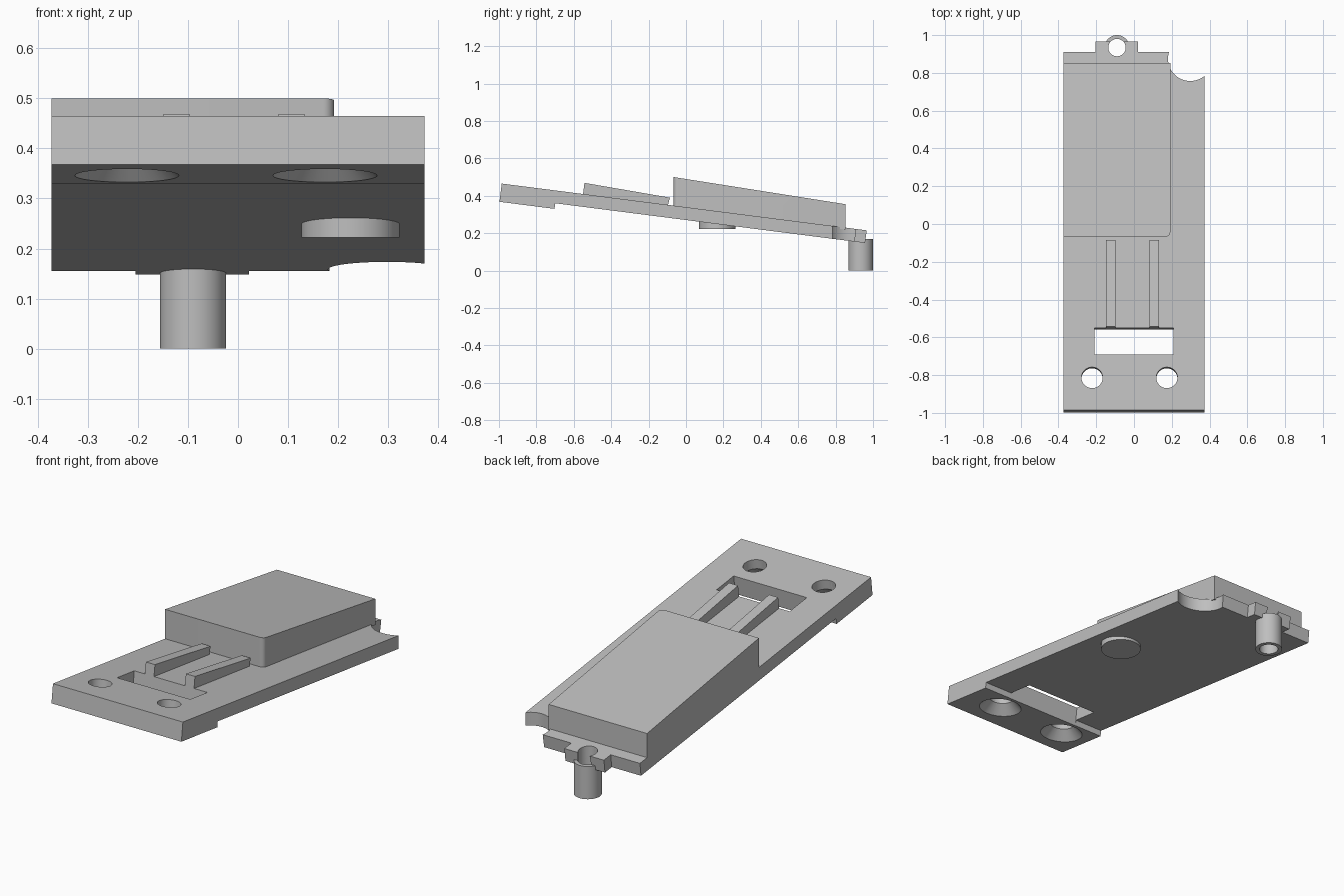
import bpy
import bmesh
from math import sin, cos, tan, pi, radians

cube = bpy.data.objects.get("Cube")
if cube:
    bpy.data.objects.remove(cube, do_unlink=True)

TILT = radians(7.3)

grey = bpy.data.materials.new("light_grey")
grey.use_nodes = True
GREY = (0.52, 0.52, 0.52, 1)
grey.diffuse_color = GREY
grey.node_tree.nodes["Principled BSDF"].inputs["Base Color"].default_value = GREY


def slope(s, n):
    """Point (y, z) at distance s along the sloping top face and n off it."""
    return (-0.985 + s * cos(TILT) + n * sin(TILT),
            0.465 - s * sin(TILT) + n * cos(TILT))


def top_z(y):
    return 0.465 - (y + 0.985) * tan(TILT)


def loft(name, lower, upper):
    """Closed solid between two matching outlines."""
    bm = bmesh.new()
    a = [bm.verts.new(p) for p in lower]
    b = [bm.verts.new(p) for p in upper]
    bm.faces.new(a)
    bm.faces.new(b)
    for i in range(len(a)):
        j = (i + 1) % len(a)
        bm.faces.new((a[i], a[j], b[j], b[i]))
    bmesh.ops.recalc_face_normals(bm, faces=bm.faces)
    mesh = bpy.data.meshes.new(name)
    bm.to_mesh(mesh)
    bm.free()
    ob = bpy.data.objects.new(name, mesh)
    bpy.context.collection.objects.link(ob)
    mesh.materials.append(grey)
    return ob


def prism(name, profile, x0, x1):
    """Side profile of (y, z) points stretched across x."""
    return loft(name, [(x0, y, z) for y, z in profile],
                [(x1, y, z) for y, z in profile])


def cone(name, x, y, z, r0, r1, depth):
    """Upright cylinder or cone, standing on z."""
    ring = [(cos(2 * pi * i / 64), sin(2 * pi * i / 64)) for i in range(64)]
    return loft(name, [(x + r0 * c, y + r0 * s, z) for c, s in ring],
                [(x + r1 * c, y + r1 * s, z + depth) for c, s in ring])


def boolean(ob, other, operation="DIFFERENCE"):
    mod = ob.modifiers.new(operation, "BOOLEAN")
    mod.operation = operation
    mod.solver = "EXACT"
    mod.object = other
    bpy.context.view_layer.objects.active = ob
    bpy.ops.object.modifier_apply(modifier=mod.name)
    bpy.data.objects.remove(other, do_unlink=True)


# Sloping plate with the thicker front end, and its back tab
STEP, THIN, THICK = 0.297, -0.068, -0.098
plate = prism("base_plate", [slope(0, 0), slope(0, THICK), slope(STEP, THICK),
                             slope(STEP, THIN), slope(1.911, THIN), slope(1.911, 0)],
              -0.373, 0.373)
tab = prism("tab", [slope(1.8, 0), slope(1.8, THIN), slope(1.967, THIN), slope(1.967, 0)],
            -0.205, 0.022)
boolean(plate, tab, "UNION")

# Window, corner notch and pin hole
boolean(plate, prism("window_cutter", [slope(s, n) for s, n in
        ((0.296, 0.1), (0.296, -0.2), (0.438, -0.2), (0.438, 0.1))], -0.21, 0.21))
boolean(plate, cone("notch_cutter", 0.298, 0.875, 0, 0.118, 0.118, 0.6))
PIN_X, PIN_Y = -0.09, 0.934
boolean(plate, cone("pin_hole_cutter", PIN_X, PIN_Y, -0.1, 0.046, 0.046, 0.6))

# Screw holes, countersunk from below and square to the plate
for x in (-0.222, 0.174):
    for r0, r1, z, depth in ((0.056, 0.056, -0.2, 0.3), (0.106, 0.054, -0.1, 0.052)):
        cutter = cone("screw_cutter", 0, 0, z, r0, r1, depth)
        y, top = slope(0.173, 0)
        cutter.location = (x, y, top)
        cutter.rotation_euler.x = -TILT
        bpy.context.view_layer.update()
        boolean(plate, cutter)

# Raised cover with one rounded front corner
X0, X1, Y0, Y1, R = -0.373, 0.192, -0.066, 0.852, 0.022
outline = [(X0, Y1), (X0, Y0)]
for i in range(9):
    a = -pi / 2 + i * pi / 16
    outline.append((X1 - R + R * cos(a), Y0 + R + R * sin(a)))
outline.append((X1, Y1))
cover = loft("raised_cover", [(x, y, top_z(y) - 0.01) for x, y in outline],
             [(x, y, 0.5 - (y - Y0) * 0.158) for x, y in outline])

# Two tapering ridges behind the window
for side, x in (("right", -0.149), ("left", 0.081)):
    prism(side + "_ridge", [slope(0.438, -0.02), slope(0.438, 0.06),
                            (-0.086, 0.39), (-0.1, 0.335)], x, x + 0.052)

# Round foot under the plate
foot = cone("round_foot", 0.225, 0.167, 0.222, 0.098, 0.098, 0.055)

# Hollow pin at the back
pin = cone("hollow_pin", PIN_X, PIN_Y, 0, 0.066, 0.066, 0.17)
boolean(pin, cone("bore_cutter", PIN_X, PIN_Y, -0.1, 0.046, 0.046, 0.5))

# Smooth the round walls only
bpy.ops.object.select_all(action="DESELECT")
for ob in (plate, cover, foot, pin):
    ob.select_set(True)
bpy.context.view_layer.objects.active = plate
bpy.ops.object.shade_smooth_by_angle(angle=radians(25))
